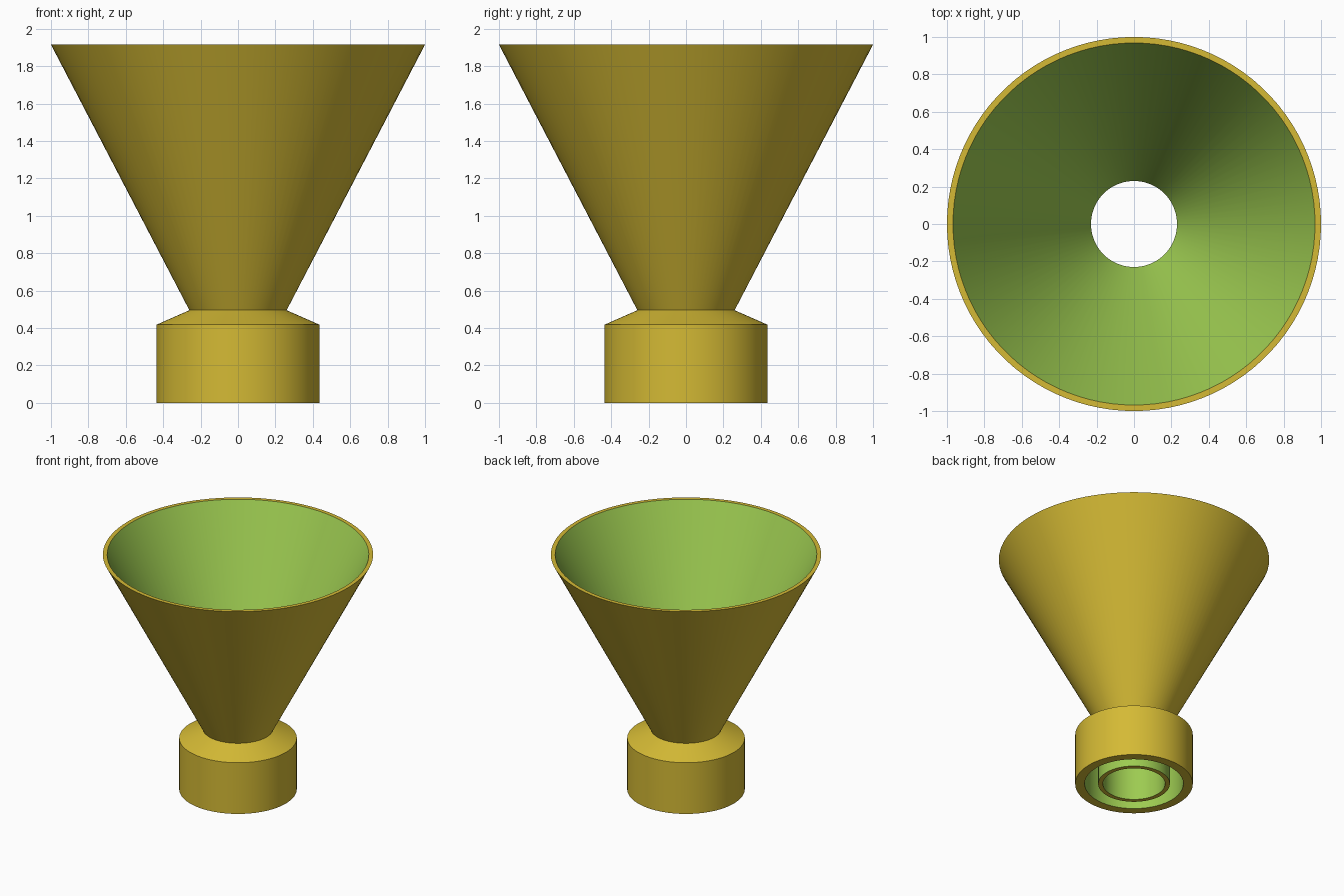
import bpy, math

if "Cube" in bpy.data.objects:
    bpy.data.objects.remove(bpy.data.objects["Cube"])

SIDES = 100


def material(name, rgb):
    m = bpy.data.materials.new(name)
    m.diffuse_color = (*rgb, 1)
    m.use_nodes = True
    m.node_tree.nodes["Principled BSDF"].inputs["Base Color"].default_value = m.diffuse_color
    return m


GOLD = material("gold", (0.66, 0.49, 0.035))
GREEN = material("leaf green", (0.337, 0.597, 0.082))


def lathe(name, profile, bands):
    """Spin an (r, z) profile round z; bands gives 0 gold / 1 green per segment."""
    verts = [(r * math.cos(a), r * math.sin(a), z)
             for r, z in profile
             for a in (2 * math.pi * i / SIDES for i in range(SIDES))]
    faces, slots = [], []
    for k, slot in enumerate(bands):
        for i in range(SIDES):
            j = (i + 1) % SIDES
            a, b = k * SIDES, (k + 1) % len(profile) * SIDES
            faces.append((a + i, a + j, b + j, b + i))
            slots.append(slot)
    mesh = bpy.data.meshes.new(name)
    mesh.from_pydata(verts, [], faces)
    mesh.materials.append(GOLD)
    mesh.materials.append(GREEN)
    mesh.polygons.foreach_set("material_index", slots)
    obj = bpy.data.objects.new(name, mesh)
    bpy.context.collection.objects.link(obj)
    bpy.context.view_layer.objects.active = obj
    obj.select_set(True)
    bpy.ops.object.shade_smooth_by_angle(angle=math.radians(20))
    obj.select_set(False)
    return obj


# Flared cone: gold outside and rim, green inside
lathe("funnel_cone",
      [(0.26, 0.495), (1.0, 1.915), (0.968, 1.915), (0.23, 0.495)],
      [0, 0, 1])

# Screw collar with sloped shoulder, hollow below and open round the spout
lathe("collar",
      [(0.265, 0.42), (0.365, 0.38), (0.365, 0.0), (0.435, 0.0),
       (0.435, 0.418), (0.26, 0.495)],
      [1, 1, 0, 0, 0])

# Inner spout: green walls with a gold bottom lip
lathe("spout",
      [(0.23, 0.495), (0.23, 0.0), (0.265, 0.0), (0.265, 0.42)],
      [1, 0, 1])
